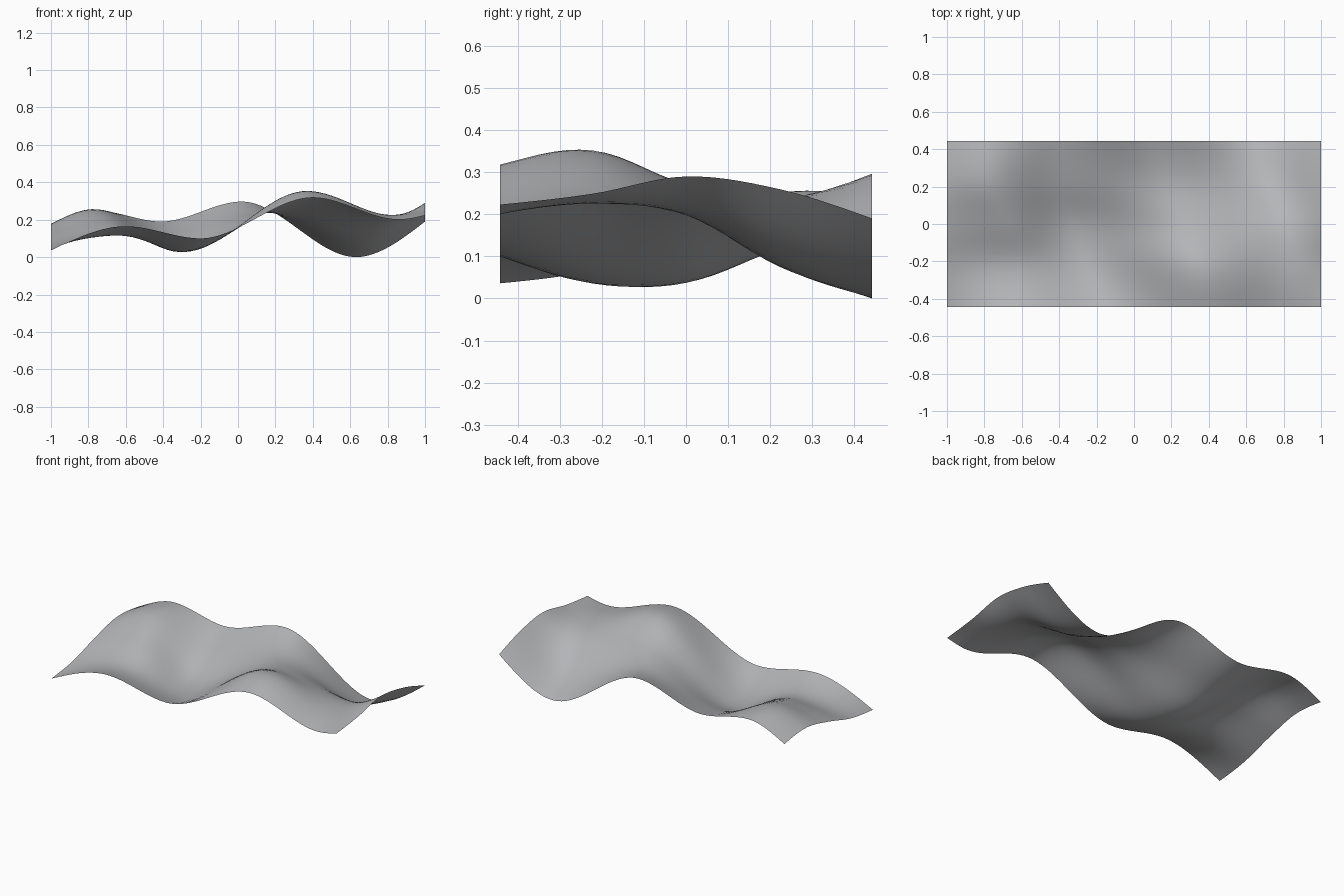
import bpy, bmesh

if "Cube" in bpy.data.objects:
    bpy.data.objects.remove(bpy.data.objects["Cube"])

NX, NY, HALF_Y = 64, 28, 0.4425

# Five profiles from front to back; each lists (x, z) for
# left end, crest, valley, crest, valley, right end
PROFILES = [
    [(-1, .036), (-.60, .165), (-.20, .100), (.40, .318), (.86, .200), (1, .223)],
    [(-1, .066), (-.64, .115), (-.27, .034), (.36, .354), (.82, .225), (1, .249)],
    [(-1, .130), (-.70, .185), (-.33, .035), (.29, .272), (.78, .198), (1, .290)],
    [(-1, .177), (-.77, .253), (-.38, .117), (.15, .238), (.69, .074), (1, .260)],
    [(-1, .157), (-.75, .247), (-.41, .190), (.02, .297), (.63, .000), (1, .190)],
]


def smooth_sample(vals, t):
    """Catmull-Rom value at t in 0..1 with extrapolated ends."""
    v = [2.5 * vals[0] - 2 * vals[1] + .5 * vals[2], *vals,
         2.5 * vals[-1] - 2 * vals[-2] + .5 * vals[-3]]
    i = min(int(t * (len(vals) - 1)), len(vals) - 2)
    f = t * (len(vals) - 1) - i
    a, b, c, d = v[i:i + 4]
    return b + .5 * f * (c - a + f * (2*a - 5*b + 4*c - d + f * (3*(b - c) + d - a)))


def height(knots, x):
    """Wave through the knots, level at each inner crest and valley."""
    last = len(knots) - 2
    for i in range(last + 1):
        (x0, z0), (x1, z1) = knots[i], knots[i + 1]
        if x <= x1 or i == last:
            f = (x - x0) / (x1 - x0)
            if i == 0:
                g = 1 - (1 - f) ** 2 * (1 + .5 * f)
            elif i == last:
                g = f * f * (1.5 - .5 * f)
            else:
                g = f * f * (3 - 2 * f)
            return z0 + (z1 - z0) * g


# Wavy sheet
bm = bmesh.new()
rows = []
for j in range(NY + 1):
    t = j / NY
    knots = [(smooth_sample([p[k][0] for p in PROFILES], t),
              smooth_sample([p[k][1] for p in PROFILES], t)) for k in range(6)]
    row = []
    for i in range(NX + 1):
        x = -1 + 2 * i / NX
        row.append(bm.verts.new((x, HALF_Y * (2 * t - 1), max(0, height(knots, x)))))
    rows.append(row)
for a, b in zip(rows, rows[1:]):
    for i in range(NX):
        bm.faces.new((a[i], a[i + 1], b[i + 1], b[i])).smooth = True

# Soften the joins between wave segments
inner = [v for v in bm.verts if not v.is_boundary]
for _ in range(2):
    bmesh.ops.smooth_vert(bm, verts=inner, factor=.5, use_axis_z=True)

mesh = bpy.data.meshes.new("wavy_sheet")
bm.to_mesh(mesh)
bm.free()

# Mid grey surface
grey = bpy.data.materials.new("mid_grey")
grey.diffuse_color = (.46, .465, .48, 1)
grey.use_nodes = True
grey.node_tree.nodes["Principled BSDF"].inputs["Base Color"].default_value = grey.diffuse_color
mesh.materials.append(grey)
bpy.context.collection.objects.link(bpy.data.objects.new("wavy_sheet", mesh))
